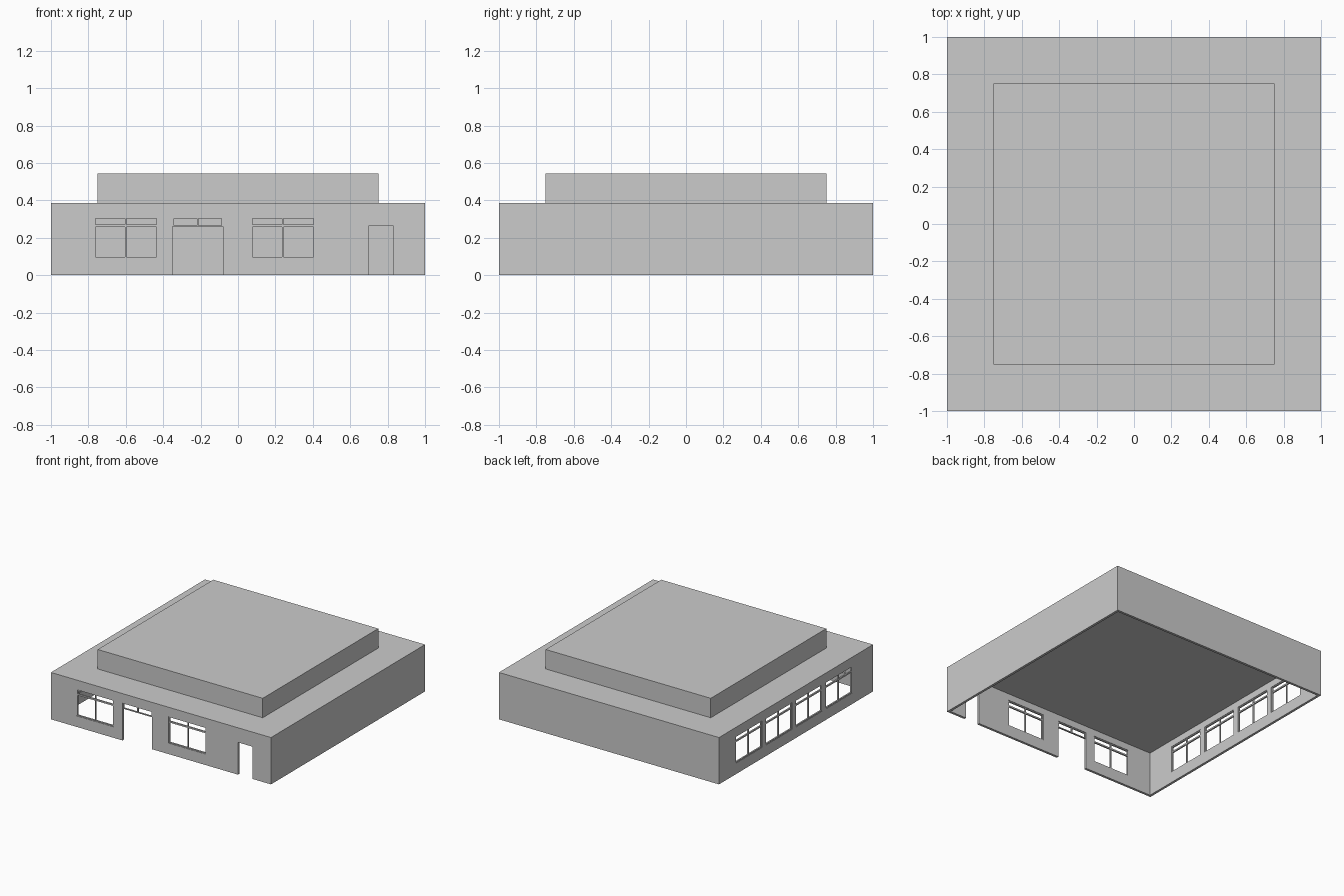
import bpy, bmesh
from mathutils import Matrix, Vector

if "Cube" in bpy.data.objects:
    bpy.data.objects.remove(bpy.data.objects["Cube"])

T = 0.02            # wall thickness
H = 0.385           # wall height
SILL, HEAD, RAIL = 0.09, 0.31, 0.265
WIN = 0.34          # window width


def boxes(name, spans):
    """One object made of boxes given as (x0, x1, y0, y1, z0, z1)."""
    bm = bmesh.new()
    for x0, x1, y0, y1, z0, z1 in spans:
        m = (Matrix.Translation(((x0 + x1) / 2, (y0 + y1) / 2, (z0 + z1) / 2))
             @ Matrix.Diagonal((x1 - x0, y1 - y0, z1 - z0, 1)))
        bmesh.ops.create_cube(bm, size=1, matrix=m)
    mesh = bpy.data.meshes.new(name)
    bm.to_mesh(mesh)
    bm.free()
    ob = bpy.data.objects.new(name, mesh)
    bpy.context.collection.objects.link(ob)
    return ob


def on_wall(side, u0, u1, z0, z1, d0, d1):
    """Box on a wall; u runs along it, d is depth inward from its outer face."""
    if side == "front":
        return (u0, u1, -1 + d0, -1 + d1, z0, z1)
    return (-1 + d0, -1 + d1, u0, u1, z0, z1)


def frame(name, side, u0, u1, z0, rail):
    """Thin surround, centre mullion and transom rail inside an opening."""
    f, a, b, mid = 0.007, 0.004, T - 0.004, (u0 + u1) / 2
    bars = [(u0, u0 + f, z0, HEAD), (u1 - f, u1, z0, HEAD),
            (mid - f / 2, mid + f / 2, z0, HEAD),
            (u0, u1, HEAD - f, HEAD), (u0, u1, z0, z0 + f)]
    if rail:
        bars.append((u0, u1, RAIL - 0.006, RAIL + 0.006))
    boxes(name, [on_wall(side, *bar, a, b) for bar in bars])


# Hollow body, open underneath: four walls and a flat roof deck
shell = boxes("walls_and_deck", [(-1, 1, -1, 1, 0, H)])
hollow = [(-1 + T, 1 - T, -1 + T, 1 - T, -0.1, H - T)]

# Openings: two front windows, entrance, side door, four left windows
windows = [("front", -0.77), ("front", 0.07)]
windows += [("left", 0.44 - 0.39 * i) for i in range(4)]
cuts = [on_wall(s, u, u + WIN, SILL, HEAD, -0.05, T + 0.01) for s, u in windows]
cuts.append(on_wall("front", -0.35, -0.08, -0.05, HEAD, -0.05, T + 0.01))
cuts.append(on_wall("front", 0.70, 0.83, -0.05, 0.265, -0.05, T + 0.01))

for name, spans in (("interior_cutter", hollow), ("opening_cutter", cuts)):
    cutter = boxes(name, spans)
    cutter.hide_render = True
    cutter.hide_viewport = True
    mod = shell.modifiers.new(name, "BOOLEAN")
    mod.operation = "DIFFERENCE"
    mod.solver = "EXACT"
    mod.object = cutter

# Window frames and the transom light over the entrance
for i, (side, u) in enumerate(windows):
    frame(f"{side}_window_frame_{i}", side, u, u + WIN, SILL, True)
frame("entrance_transom", "front", -0.35, -0.08, 0.26, False)

# Raised upper roof block
boxes("upper_roof", [(-0.75, 0.75, -0.75, 0.75, H, 0.545)])
